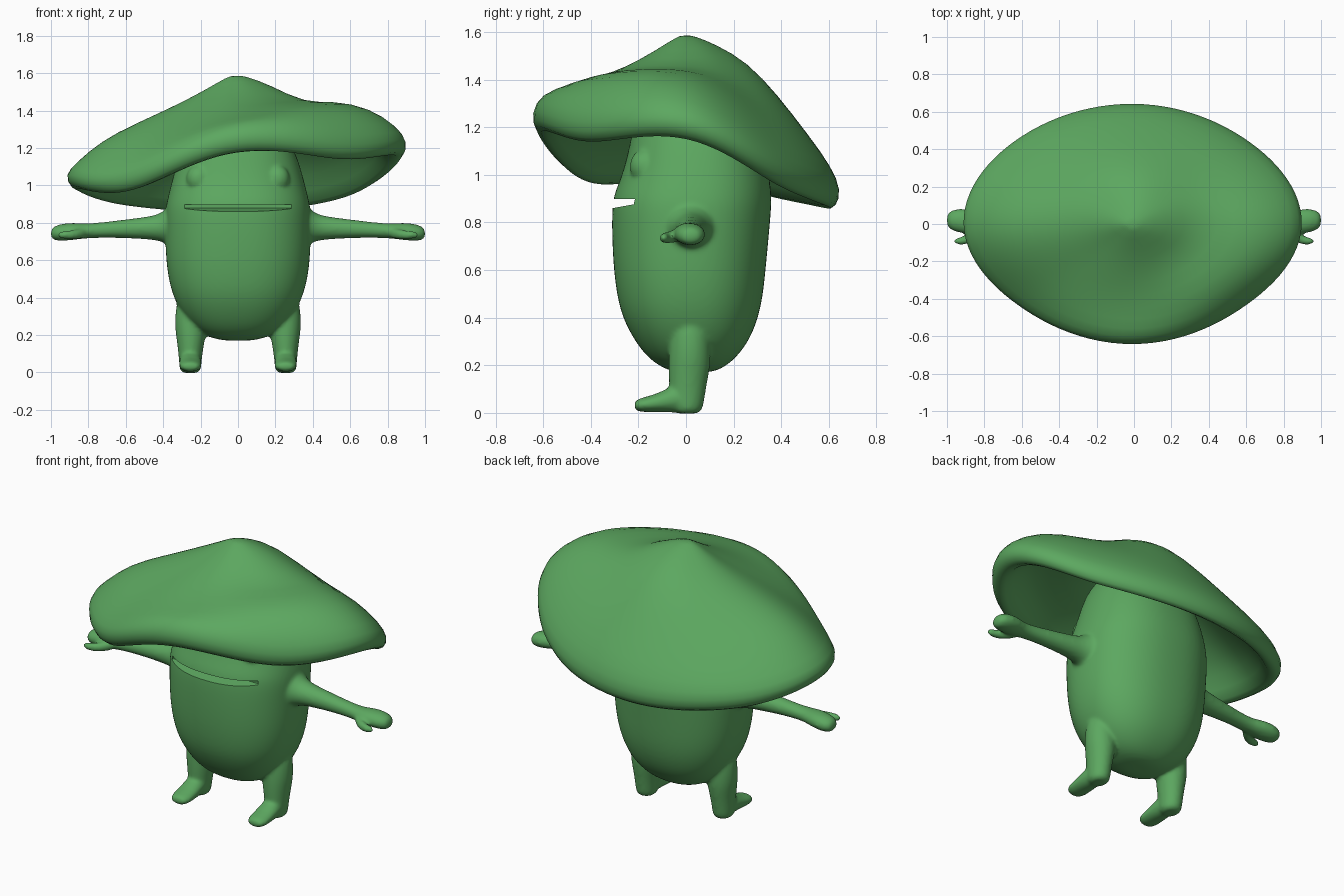
import bpy, bmesh, math
from mathutils import Vector

if "Cube" in bpy.data.objects:
    bpy.data.objects.remove(bpy.data.objects["Cube"])

green = bpy.data.materials.new("leaf_green")
green.diffuse_color = (0.108, 0.39, 0.117, 1)
green.use_nodes = True
green.node_tree.nodes["Principled BSDF"].inputs["Base Color"].default_value = green.diffuse_color


def skin_rings(name, rings, levels=1):
    """Closed smooth surface through a list of equally sized point rings."""
    bm = bmesh.new()
    loops = [[bm.verts.new(p) for p in ring] for ring in rings]
    n = len(loops[0])
    for a, b in zip(loops, loops[1:]):
        for i in range(n):
            j = (i + 1) % n
            bm.faces.new((a[i], a[j], b[j], b[i]))
    for loop in (loops[0], loops[-1]):
        mid = bm.verts.new(sum((v.co for v in loop), Vector()) / n)
        for i in range(n):
            bm.faces.new((loop[i], loop[(i + 1) % n], mid))
    bmesh.ops.recalc_face_normals(bm, faces=bm.faces)
    for f in bm.faces:
        f.smooth = True
    me = bpy.data.meshes.new(name)
    bm.to_mesh(me)
    bm.free()
    me.materials.append(green)
    ob = bpy.data.objects.new(name, me)
    bpy.context.collection.objects.link(ob)
    sub = ob.modifiers.new("smooth", 'SUBSURF')
    sub.levels = sub.render_levels = levels
    return ob


def limb(name, stations, axis, side, n=16):
    """Loft of ellipses; a station is (x, y, z, radius_1, radius_2)."""
    u, v = {'x': ((0, 1, 0), (0, 0, 1)), 'y': ((1, 0, 0), (0, 0, 1)),
            'z': ((1, 0, 0), (0, 1, 0))}[axis]
    rings = []
    for x, y, z, r1, r2 in stations:
        ring = []
        for i in range(n):
            t = math.tau * i / n
            p = Vector((x, y, z)) + Vector(u) * r1 * math.cos(t) + Vector(v) * r2 * math.sin(t)
            p.x *= side
            ring.append(p)
        rings.append(ring)
    return skin_rings(name, rings, 2)


def spread(values, t):
    """Periodic smooth interpolation of values spaced evenly round the circle."""
    k = t / math.tau * len(values)
    i = math.floor(k)
    f = k - i
    a, b, c, d = (values[(i + j) % len(values)] for j in (-1, 0, 1, 2))
    return b + 0.5 * f * (c - a + f * (2 * a - 5 * b + 4 * c - d + f * (3 * (b - c) + d - a)))


# Cap: heights every 45 degrees from +x, for each fraction of the rim radius
TOP = [
    (0.05, [1.585] * 8),
    (0.2, [1.535, 1.55, 1.545, 1.52, 1.50, 1.50, 1.52, 1.53]),
    (0.4, [1.44, 1.455, 1.475, 1.43, 1.41, 1.41, 1.45, 1.445]),
    (0.6, [1.445, 1.35, 1.335, 1.30, 1.33, 1.32, 1.395, 1.44]),
    (0.8, [1.40, 1.24, 1.165, 1.16, 1.24, 1.22, 1.355, 1.42]),
    (0.95, [1.31, 1.11, 1.035, 1.045, 1.12, 1.11, 1.335, 1.32]),
]
RIM = [1.23, 1.015, 0.935, 0.97, 1.06, 1.045, 1.26, 1.215]
OUTLINE = [1, 0.97, 1, 0.98, 1, 0.955, 1, 0.95]
rows = TOP + [(1.015, RIM), (0.985, [z - 0.07 for z in RIM]), (0.91, [z - 0.092 for z in RIM])]
# underside follows the top, one cap thickness lower
rows += [(s, [z - 0.15 for z in zs]) for s, zs in reversed(TOP[1:5])]
cap_rings = []
for s, zs in rows:
    ring = []
    for i in range(48):
        t = math.tau * i / 48
        r = s * spread(OUTLINE, t)
        ring.append(Vector((0.908 * r * math.cos(t) - 0.007, 0.645 * r * math.sin(t), spread(zs, t))))
    cap_rings.append(ring)
skin_rings("mushroom_cap", cap_rings)

# Body: z, half width, front y, back y
BODY = [
    (0.170, 0.07, -0.04, 0.10), (0.185, 0.15, -0.09, 0.15), (0.225, 0.225, -0.155, 0.205),
    (0.30, 0.295, -0.215, 0.265), (0.40, 0.345, -0.268, 0.305), (0.50, 0.373, -0.292, 0.325),
    (0.62, 0.387, -0.306, 0.337), (0.76, 0.390, -0.312, 0.350), (0.86, 0.390, -0.311, 0.359),
    (0.92, 0.380, -0.303, 0.360), (1.00, 0.360, -0.268, 0.350), (1.12, 0.328, -0.238, 0.32),
    (1.24, 0.28, -0.215, 0.27), (1.34, 0.20, -0.15, 0.19),
]


def power(v, e):
    return math.copysign(abs(v) ** e, v)


body_rings = []
for z, w, front, back in BODY:
    ring = []
    for i in range(40):
        t = math.tau * i / 40
        ring.append(Vector((w * power(math.cos(t), 0.87),
                            (front + back) / 2 + (back - front) / 2 * power(math.sin(t), 0.87), z)))
    body_rings.append(ring)
body = skin_rings("body", body_rings, 2)
parts = [body]

for side, tag in ((1, "right"), (-1, "left")):
    # Arm flared at the shoulder, ending in a mitten hand
    parts.append(limb(tag + "_arm", [
        (0.34, 0.02, 0.785, 0.12, 0.12), (0.385, 0.02, 0.782, 0.098, 0.095),
        (0.42, 0.02, 0.775, 0.076, 0.073), (0.48, 0.02, 0.772, 0.064, 0.062),
        (0.60, 0.015, 0.768, 0.053, 0.051), (0.72, 0.01, 0.762, 0.046, 0.042),
        (0.81, 0.005, 0.756, 0.049, 0.040), (0.87, 0.01, 0.755, 0.067, 0.046),
        (0.93, 0.018, 0.75, 0.067, 0.048), (0.975, 0.02, 0.745, 0.056, 0.042),
        (1.0, 0.02, 0.742, 0.034, 0.026)], 'x', side))
    parts.append(limb(tag + "_finger", [
        (0.80, -0.01, 0.75, 0.03, 0.028), (0.85, -0.06, 0.738, 0.031, 0.028),
        (0.90, -0.088, 0.735, 0.025, 0.026), (0.94, -0.092, 0.735, 0.021, 0.022),
        (0.962, -0.092, 0.735, 0.012, 0.012)], 'x', side, 12))
    # Leg and foot
    parts.append(limb(tag + "_leg", [
        (0.235, 0.02, 0.46, 0.06, 0.06), (0.25, 0.018, 0.36, 0.085, 0.085),
        (0.252, 0.016, 0.25, 0.088, 0.09), (0.252, 0.014, 0.19, 0.080, 0.089),
        (0.254, 0.008, 0.12, 0.068, 0.081), (0.255, 0.005, 0.05, 0.061, 0.073),
        (0.255, 0.005, 0.010, 0.058, 0.065), (0.255, 0.005, -0.003, 0.040, 0.045)], 'z', side))
    parts.append(limb(tag + "_foot", [
        (0.255, 0.03, 0.06, 0.045, 0.055), (0.255, -0.03, 0.062, 0.059, 0.063),
        (0.255, -0.08, 0.052, 0.061, 0.051), (0.255, -0.13, 0.041, 0.063, 0.038),
        (0.255, -0.18, 0.034, 0.061, 0.032), (0.255, -0.207, 0.032, 0.050, 0.025),
        (0.255, -0.217, 0.031, 0.028, 0.014)], 'y', side))
    # Eye bump, barely raised from the face
    bpy.ops.mesh.primitive_uv_sphere_add(segments=24, ring_count=16, radius=0.07,
                                         location=(0.21 * side, -0.173, 1.035))
    eye = bpy.context.object
    eye.name = tag + "_eye"
    eye.scale = (0.95, 0.9, 1.05)
    eye.data.materials.append(green)
    parts.append(eye)

# Fuse body, limbs and eyes into one soft skin
bpy.ops.object.select_all(action='DESELECT')
for ob in parts:
    ob.select_set(True)
bpy.context.view_layer.objects.active = body
bpy.ops.object.convert(target='MESH')
bpy.ops.object.join()
body = bpy.context.object
body.name = "body_with_limbs"
fuse = body.modifiers.new("fuse", 'REMESH')
fuse.mode = 'VOXEL'
fuse.voxel_size = 0.01
soften = body.modifiers.new("soften", 'SMOOTH')
soften.factor = 0.5
soften.iterations = 8

# Mouth: a wedge slot cut into the front, opening downwards over the lower lip
bpy.ops.mesh.primitive_cube_add(size=1, location=(0, -0.32, 0.888))
cutter = bpy.context.object
cutter.name = "mouth_cutter"
cutter.scale = (0.57, 0.22, 0.02)
for v in cutter.data.vertices:
    if v.co.y < 0 and v.co.z < 0:
        v.co.z -= 2.0
cutter.data.materials.append(green)
cutter.hide_render = True
cut = body.modifiers.new("mouth", 'BOOLEAN')
cut.operation = 'DIFFERENCE'
cut.solver = 'EXACT'
cut.object = cutter
bpy.ops.object.select_all(action='DESELECT')
body.select_set(True)
bpy.context.view_layer.objects.active = body
for m in ("fuse", "soften", "mouth"):
    bpy.ops.object.modifier_apply(modifier=m)
bpy.ops.object.shade_smooth_by_angle(angle=math.radians(50))
if not body.data.materials:
    body.data.materials.append(green)
cutter.hide_set(True)
